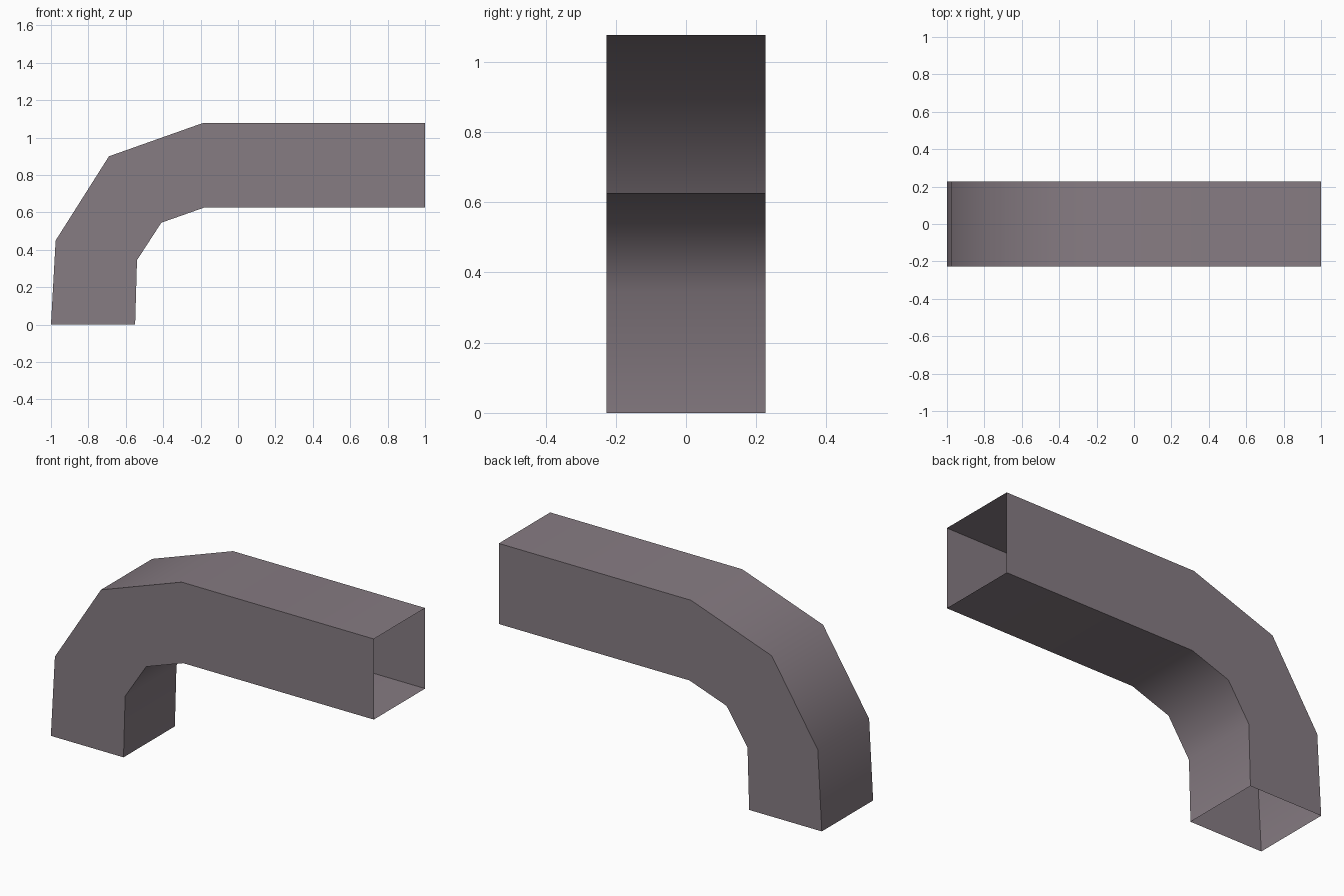
import bpy, bmesh, math

if "Cube" in bpy.data.objects:
    bpy.data.objects.remove(bpy.data.objects["Cube"])

HALF_WIDTH = 0.227

# Side profile of the bent duct: matching points on the outer and inner bend
outer = [(-1.0, 0.0), (-0.975, 0.45), (-0.69, 0.90), (-0.19, 1.077), (1.0, 1.077)]
inner = [(-0.55, 0.0), (-0.54, 0.345), (-0.41, 0.545), (-0.18, 0.626), (1.0, 0.626)]

# One rectangular ring per profile station, bridged into an open-ended tube
bm = bmesh.new()
rings = []
for (ox, oz), (ix, iz) in zip(outer, inner):
    corners = [(ox, -HALF_WIDTH, oz), (ox, HALF_WIDTH, oz),
               (ix, HALF_WIDTH, iz), (ix, -HALF_WIDTH, iz)]
    rings.append([bm.verts.new(c) for c in corners])
for a, b in zip(rings, rings[1:]):
    for i in range(4):
        j = (i + 1) % 4
        bm.faces.new((a[i], b[i], b[j], a[j]))

# Make the walls face outward (the top wall must point up)
bmesh.ops.recalc_face_normals(bm, faces=bm.faces[:])
bm.normal_update()
top = max(bm.faces, key=lambda f: f.calc_center_median().z)
if top.normal.z < 0:
    bmesh.ops.reverse_faces(bm, faces=bm.faces[:])

mesh = bpy.data.meshes.new("bent_duct")
bm.to_mesh(mesh)
bm.free()
duct = bpy.data.objects.new("bent_duct", mesh)
bpy.context.collection.objects.link(duct)

# Single mauve grey colour
grey = bpy.data.materials.new("mauve grey")
grey.diffuse_color = (0.240, 0.200, 0.225, 1.0)
grey.use_nodes = True
grey.node_tree.nodes["Principled BSDF"].inputs["Base Color"].default_value = grey.diffuse_color
mesh.materials.append(grey)

# Smooth around the bend, sharp along the four long corners
bpy.context.view_layer.objects.active = duct
duct.select_set(True)
bpy.ops.object.shade_smooth_by_angle(angle=math.radians(60))
